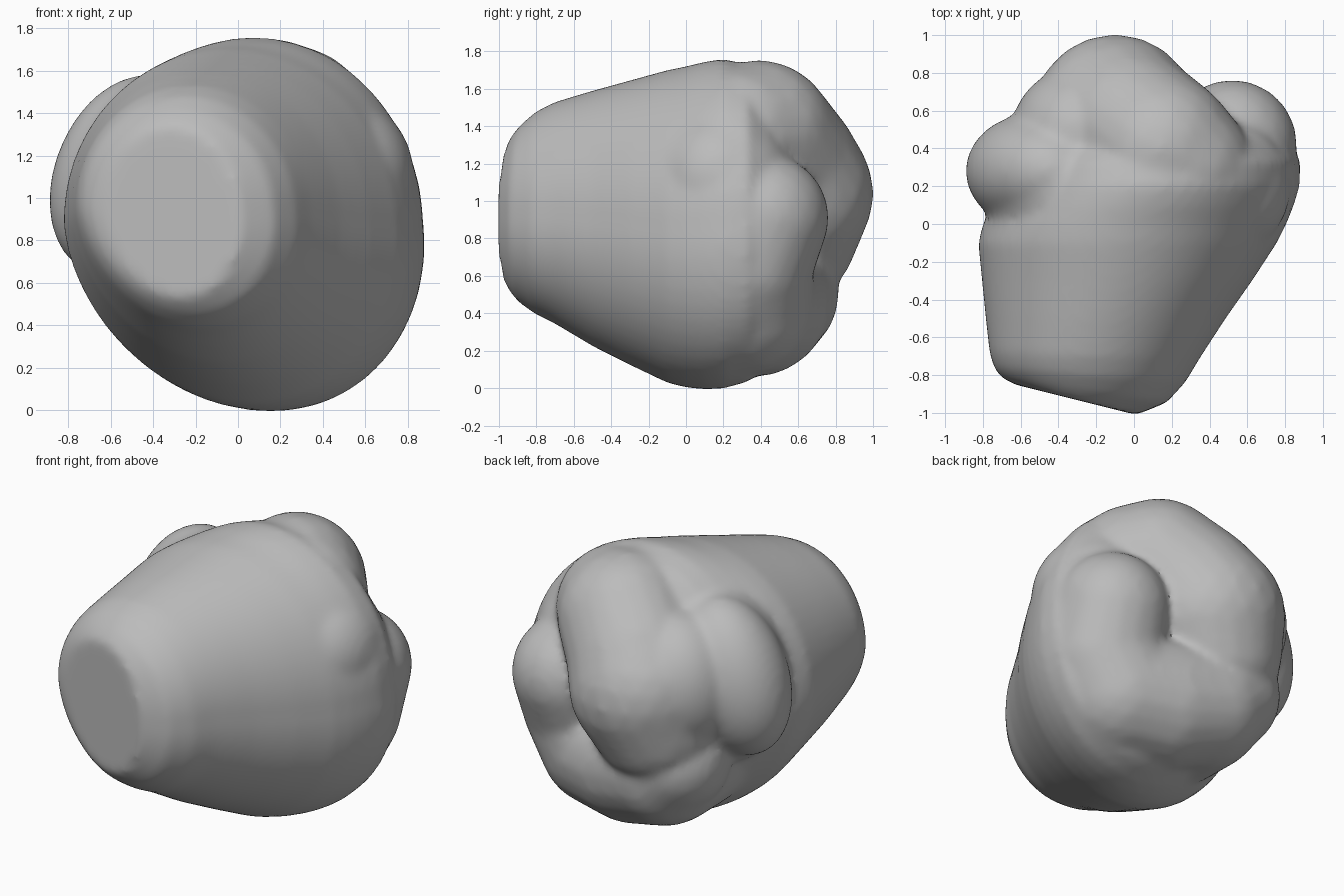
import bpy, bmesh, math
from mathutils import Matrix, Vector

cube = bpy.data.objects.get("Cube")
if cube:
    bpy.data.objects.remove(cube, do_unlink=True)

# Single grey clay colour
clay = bpy.data.materials.new("grey clay")
clay.use_nodes = True
colour = (0.5, 0.5, 0.5, 1)
clay.diffuse_color = colour
bsdf = clay.node_tree.nodes["Principled BSDF"]
bsdf.inputs["Base Color"].default_value = colour
bsdf.inputs["Roughness"].default_value = 0.7

bm = bmesh.new()
SEG = 64


def ring(y, x0, x1, z0, z1, tilt=0.0):
    """Rounded cross-section spanning x0..x1 and z0..z1, fuller at lower right."""
    cx, cz, a, b = (x0 + x1) / 2, (z0 + z1) / 2, (x1 - x0) / 2, (z1 - z0) / 2
    verts = []
    for i in range(SEG):
        t = 2 * math.pi * i / SEG
        k = 1 - (0.065 if math.sin(t) < 0 else 0.012) * math.sin(2 * t)
        x = cx + a * math.cos(t) * k
        verts.append(bm.verts.new((x, y - tilt * (x - cx), cz + b * math.sin(t) * k)))
    return verts


def lobe(centre, radii, turn=0, detail=4):
    """Ellipsoid bulge, turned about the y axis."""
    m = (Matrix.Translation(Vector(centre))
         @ Matrix.Rotation(math.radians(turn), 4, "Y")
         @ Matrix.Diagonal((*radii, 1)))
    bmesh.ops.create_icosphere(bm, subdivisions=detail, radius=1, matrix=m)


def roll(points, steps=5):
    """Fat rounded roll through points given as (x, y, z, radius)."""
    for p, q in zip(points, points[1:]):
        for s in range(steps + 1):
            x, y, z, r = Vector(p).lerp(Vector(q), s / steps)
            lobe((x, y, z), (r, r, r), detail=3)


# Main body: sections from the flat tilted nose to the back
sections = [
    (-0.93, -0.63, 0.01, 0.53, 1.34, 0.25),
    (-0.88, -0.70, 0.17, 0.46, 1.41, 0.15),
    (-0.80, -0.74, 0.27, 0.40, 1.48, 0.07),
    (-0.70, -0.765, 0.34, 0.35, 1.53, 0.03),
    (-0.50, -0.785, 0.48, 0.23, 1.59),
    (-0.30, -0.805, 0.62, 0.13, 1.645),
    (-0.10, -0.825, 0.75, 0.035, 1.70),
    (0.00, -0.80, 0.80, 0.01, 1.72),
    (0.10, -0.74, 0.84, 0.0, 1.745),
    (0.20, -0.68, 0.87, 0.005, 1.76),
    (0.33, -0.62, 0.875, 0.04, 1.73),
    (0.45, -0.54, 0.80, 0.12, 1.60),
    (0.53, -0.40, 0.56, 0.32, 1.36),
]
rings = [ring(*s) for s in sections]
for r, s in zip(rings, rings[1:]):
    for i in range(SEG):
        j = (i + 1) % SEG
        bm.faces.new((r[i], r[j], s[j], s[i]))
bm.faces.new(rings[0][::-1])
bm.faces.new(rings[-1])

# Side bump, and the wide swelling it sits on
lobe((-0.53, 0.28, 1.11), (0.335, 0.305, 0.49), 22)
lobe((-0.38, 0.20, 1.06), (0.42, 0.42, 0.54), 15)
# Upper right shoulder
lobe((0.45, 0.20, 1.11), (0.38, 0.38, 0.38))
# Upper roll: from the shoulder down into the large back mass
roll([(0.25, 0.30, 1.34, 0.38), (0.14, 0.39, 1.345, 0.41),
      (-0.02, 0.50, 1.18, 0.425), (-0.10, 0.565, 1.04, 0.44),
      (-0.17, 0.53, 0.83, 0.39)])
# Join between back mass and side bump
lobe((-0.30, 0.47, 1.10), (0.35, 0.36, 0.42), 10)
# Lower roll: end lobe, down the side, under and up to the small lobe
roll([(0.52, 0.42, 0.91, 0.345), (0.49, 0.31, 0.66, 0.37),
      (0.35, 0.30, 0.46, 0.395), (0.10, 0.37, 0.46, 0.40),
      (-0.15, 0.45, 0.51, 0.37), (-0.28, 0.49, 0.60, 0.32)])
# Lower left underside
roll([(-0.15, 0.20, 0.54, 0.40), (-0.15, 0.42, 0.51, 0.38)])

bmesh.ops.recalc_face_normals(bm, faces=bm.faces)
mesh = bpy.data.meshes.new("lumpy_body")
bm.to_mesh(mesh)
bm.free()
body = bpy.data.objects.new("lumpy_body", mesh)
bpy.context.collection.objects.link(body)
mesh.materials.append(clay)

# Fuse the rolls into one soft skin
fuse = body.modifiers.new("Fuse", "REMESH")
fuse.mode = "VOXEL"
fuse.voxel_size = 0.025
soften = body.modifiers.new("Soften", "SMOOTH")
soften.factor = 0.5
soften.iterations = 10
bpy.ops.object.select_all(action="DESELECT")
body.select_set(True)
bpy.context.view_layer.objects.active = body
for name in ("Fuse", "Soften"):
    bpy.ops.object.modifier_apply(modifier=name)
bpy.ops.object.shade_smooth_by_angle(angle=math.radians(40))
